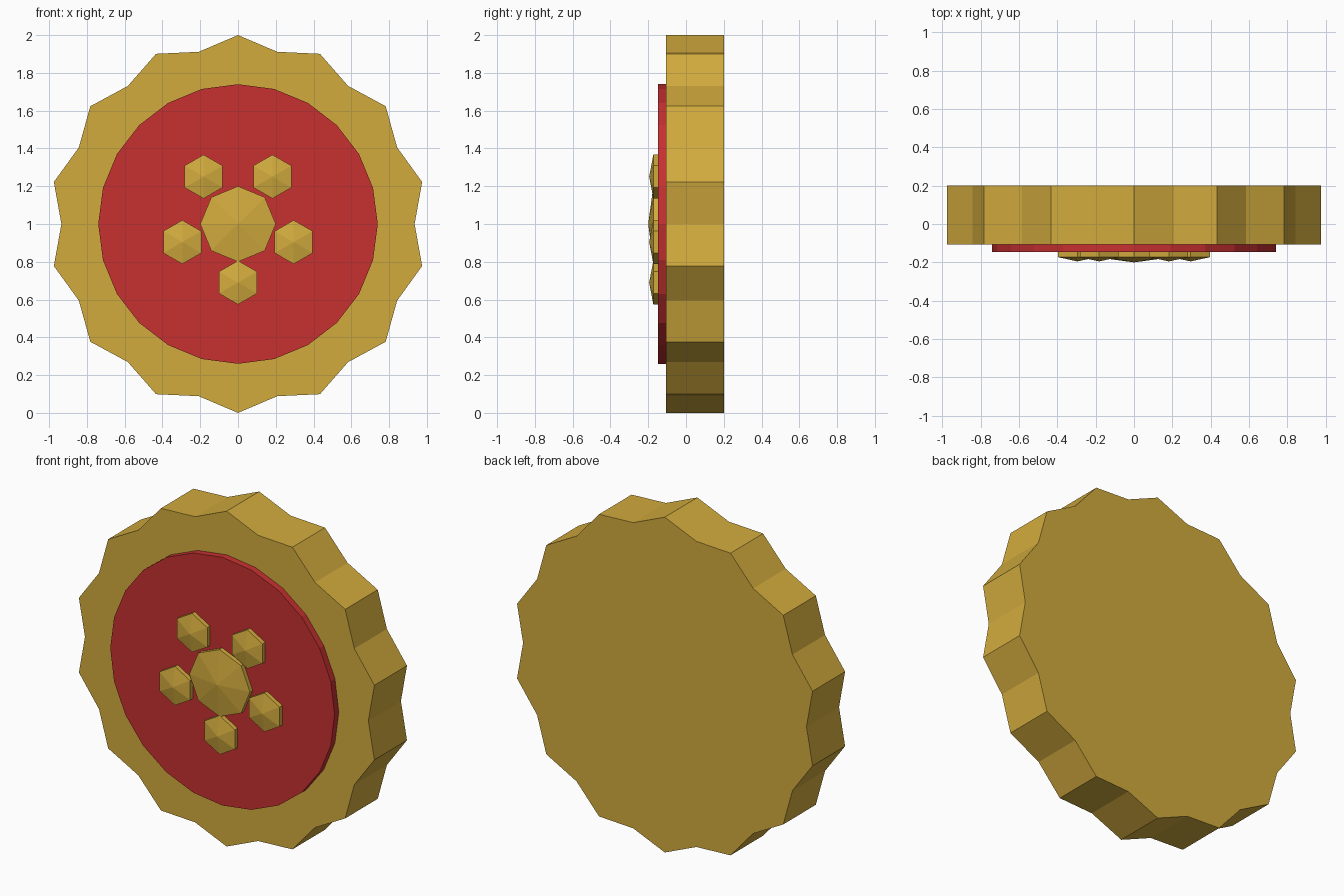
import bpy, bmesh, math

if "Cube" in bpy.data.objects:
    bpy.data.objects.remove(bpy.data.objects["Cube"])


def material(name, rgb):
    m = bpy.data.materials.new(name)
    m.diffuse_color = (*rgb, 1)
    m.use_nodes = True
    m.node_tree.nodes["Principled BSDF"].inputs["Base Color"].default_value = m.diffuse_color
    return m


gold = material("gold", (0.65, 0.41, 0.048))
red = material("red", (0.57, 0.03, 0.03))


def prism(name, radii, y_back, y_front, mat, cx=0.0, cz=1.0, tip=None):
    """Polygon in the XZ plane, first point up, extruded along y; optional pointed front."""
    bm = bmesh.new()
    n = len(radii)
    rings = []
    for y in (y_back, y_front):
        rings.append([bm.verts.new((cx + r * math.sin(math.tau * i / n), y,
                                    cz + r * math.cos(math.tau * i / n)))
                      for i, r in enumerate(radii)])
    back, front = rings
    bm.faces.new(back)
    apex = bm.verts.new((cx, tip, cz)) if tip is not None else None
    if apex is None:
        bm.faces.new(front)
    for i in range(n):
        j = (i + 1) % n
        bm.faces.new((back[i], back[j], front[j], front[i]))
        if apex:
            bm.faces.new((front[i], front[j], apex))
    bmesh.ops.recalc_face_normals(bm, faces=bm.faces)
    me = bpy.data.meshes.new(name)
    bm.to_mesh(me)
    bm.free()
    me.materials.append(mat)
    ob = bpy.data.objects.new(name, me)
    bpy.context.collection.objects.link(ob)
    return ob


# Scalloped body with 14 points
prism("scalloped_body", [1.0, 0.935] * 14, 0.2, -0.107, gold)

# Round inlay on the front
prism("red_inlay", [0.74] * 24, -0.107, -0.147, red)

# Large centre stud
prism("centre_stud", [0.2] * 8, -0.147, -0.173, gold, tip=-0.2)

# Five small studs around it
for k in range(5):
    a = math.radians(270 + 72 * k)
    prism(f"small_stud_{k + 1}", [0.116] * 6, -0.147, -0.173, gold,
          cx=0.31 * math.cos(a), cz=1 + 0.31 * math.sin(a), tip=-0.195)
